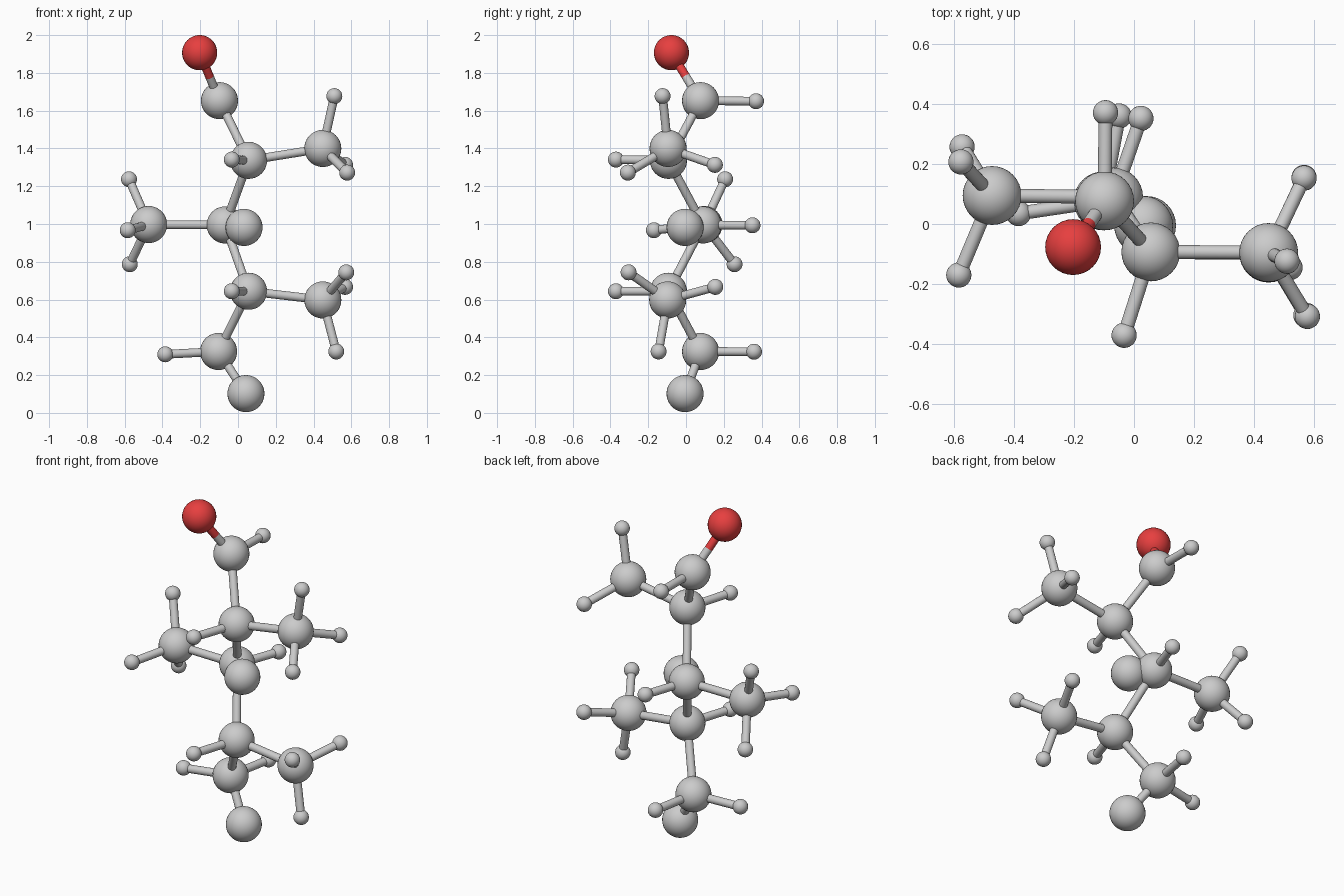
import bpy
from mathutils import Vector

if "Cube" in bpy.data.objects:
    bpy.data.objects.remove(bpy.data.objects["Cube"])

RED = bpy.data.materials.new("red")
RED.diffuse_color = (0.8, 0.05, 0.05, 1)
RED.use_nodes = True
RED.node_tree.nodes["Principled BSDF"].inputs["Base Color"].default_value = RED.diffuse_color
BIG, SMALL, ROD = 0.098, 0.042, 0.023


def finish(name, material):
    ob = bpy.context.object
    ob.name = name
    bpy.ops.object.shade_smooth_by_angle()
    if material:
        ob.data.materials.append(material)


def ball(name, p, r, material=None):
    bpy.ops.mesh.primitive_uv_sphere_add(segments=32, ring_count=24, radius=r, location=p)
    finish(name, material)


def rod(name, a, b, material=None):
    a, b = Vector(a), Vector(b)
    d = b - a
    bpy.ops.mesh.primitive_cylinder_add(vertices=24, radius=ROD, depth=d.length,
                                        location=(a + b) / 2,
                                        rotation=d.to_track_quat('Z', 'Y').to_euler())
    finish(name, material)


# Large grey atoms: backbone, side groups and the two stub ends
atoms = {
    "chain_top": (-0.098, 0.077, 1.653),
    "chain_upper": (0.056, -0.093, 1.337),
    "chain_middle": (-0.068, 0.09, 0.995),
    "chain_lower": (0.056, -0.093, 0.644),
    "chain_bottom": (-0.103, 0.077, 0.325),
    "side_upper": (0.449, -0.095, 1.40),
    "side_middle": (-0.473, 0.095, 0.997),
    "side_lower": (0.449, -0.097, 0.598),
    "stub_middle": (0.032, -0.005, 0.982),
    "stub_bottom": (0.042, -0.005, 0.102),
}

# Small atoms grouped by the large atom that carries them
small = {
    "chain_top": [(-0.095, 0.371, 1.65)],
    "chain_upper": [(-0.033, -0.371, 1.341)],
    "chain_middle": [(0.023, 0.352, 0.993)],
    "chain_lower": [(-0.033, -0.371, 0.644)],
    "chain_bottom": [(-0.385, 0.035, 0.31), (-0.05, 0.36, 0.324)],
    "side_upper": [(0.51, -0.124, 1.677), (0.567, 0.153, 1.313), (0.578, -0.308, 1.272)],
    "side_middle": [(-0.577, 0.207, 1.237), (-0.584, -0.17, 0.967), (-0.573, 0.257, 0.787)],
    "side_lower": [(0.573, -0.304, 0.744), (0.567, 0.155, 0.667), (0.52, -0.145, 0.325)],
}

links = [("chain_top", "chain_upper"), ("chain_upper", "chain_middle"),
         ("chain_middle", "chain_lower"), ("chain_lower", "chain_bottom"),
         ("chain_upper", "side_upper"), ("chain_middle", "side_middle"),
         ("chain_lower", "side_lower"), ("chain_middle", "stub_middle"),
         ("chain_bottom", "stub_bottom")]

for name, p in atoms.items():
    ball(name + "_atom", p, BIG)
for a, b in links:
    rod(f"bond_{a}_{b}", atoms[a], atoms[b])
for parent, points in small.items():
    for i, p in enumerate(points):
        ball(f"{parent}_small_atom_{i + 1}", p, SMALL)
        rod(f"{parent}_small_bond_{i + 1}", atoms[parent], p)

# Red atom with its half-red bond
red = Vector((-0.203, -0.077, 1.907))
top = Vector(atoms["chain_top"])
mid = (red + top) / 2
ball("red_atom", red, 0.093, RED)
rod("red_bond_half", mid, red, RED)
rod("grey_bond_half", top, mid)
